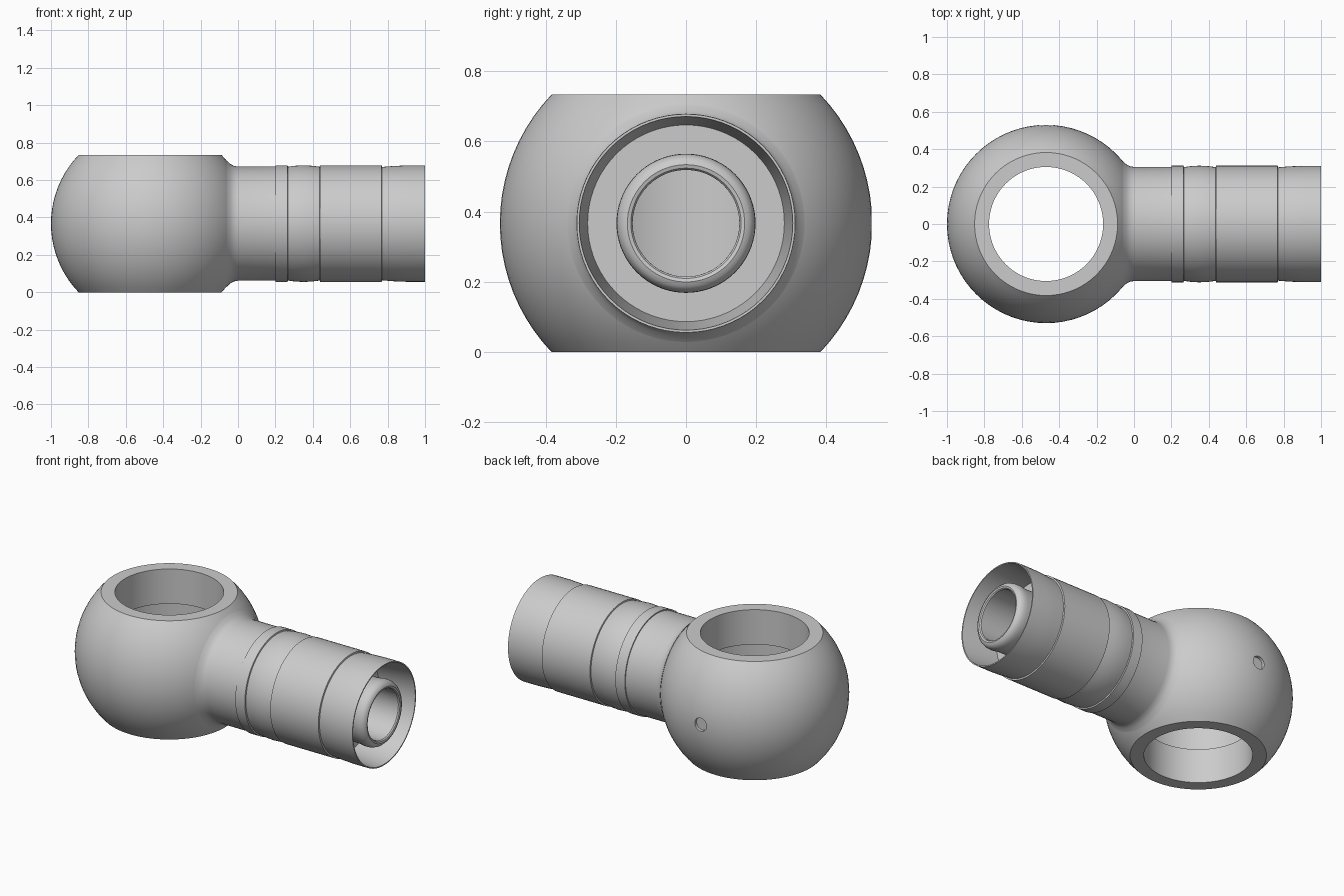
import bpy, bmesh, math
from mathutils import Matrix, Vector

if "Cube" in bpy.data.objects:
    bpy.data.objects.remove(bpy.data.objects["Cube"])

MID = 0.367            # height of the tube axis
BALL_X, BALL_R = -0.47, 0.53
HOLE_R, BORE_R = 0.305, 0.152

steel = bpy.data.materials.new("grey steel")
steel.use_nodes = True
GREY = (0.6, 0.6, 0.6, 1)
steel.diffuse_color = GREY
steel.node_tree.nodes["Principled BSDF"].inputs["Base Color"].default_value = GREY


def lathe(name, profile, place, segments=72):
    """Revolve a closed (radius, height) loop about z, then place it."""
    bm = bmesh.new()
    rings = []
    for i in range(segments):
        a = 2 * math.pi * i / segments
        rings.append([bm.verts.new((r * math.cos(a), r * math.sin(a), h)) for r, h in profile])
    n = len(profile)
    for i in range(segments):
        a, b = rings[i], rings[(i + 1) % segments]
        for j in range(n):
            k = (j + 1) % n
            bm.faces.new((a[j], b[j], b[k], a[k]))
    bmesh.ops.recalc_face_normals(bm, faces=bm.faces)
    bm.transform(place)
    mesh = bpy.data.meshes.new(name)
    bm.to_mesh(mesh)
    bm.free()
    obj = bpy.data.objects.new(name, mesh)
    bpy.context.collection.objects.link(obj)
    mesh.materials.append(steel)
    return obj


def select(obj):
    bpy.ops.object.select_all(action='DESELECT')
    obj.select_set(True)
    bpy.context.view_layer.objects.active = obj


def drill(obj, start, end, radius):
    """Cut a round hole from start to end."""
    start, end = Vector(start), Vector(end)
    axis = end - start
    bpy.ops.mesh.primitive_cylinder_add(
        vertices=48, radius=radius, depth=axis.length, location=(start + end) / 2,
        rotation=axis.to_track_quat('Z', 'Y').to_euler())
    cutter = bpy.context.object
    cutter.hide_render = True
    select(obj)
    mod = obj.modifiers.new("drill", 'BOOLEAN')
    mod.operation, mod.solver, mod.object = 'DIFFERENCE', 'EXACT', cutter
    bpy.ops.object.modifier_apply(modifier=mod.name)
    bpy.data.objects.remove(cutter)


def smooth(obj):
    select(obj)
    bpy.ops.object.shade_smooth_by_angle(angle=math.radians(28))


# Truncated ball with a vertical through hole and an inner ring groove
STEPS = 20
lat = math.asin(MID / BALL_R)
ball_profile = []
for i in range(STEPS + 1):
    t = -lat + 2 * lat * i / STEPS
    ball_profile.append((BALL_R * math.cos(t), BALL_R * math.sin(t)))
g, groove_r = BORE_R, 0.34
ball_profile += [(HOLE_R, MID), (HOLE_R, g), (groove_r, g),
                 (groove_r, -g), (HOLE_R, -g), (HOLE_R, -MID)]
ball = lathe("ball_eye", ball_profile, Matrix.Translation((BALL_X, 0, MID)))
drill(ball, (BALL_X + 0.2, 0, MID), (0.1, 0, MID), BORE_R)
drill(ball, (BALL_X, BALL_R - 0.02, MID), (BALL_X, BALL_R + 0.1, MID), 0.04)
smooth(ball)

# Matrix that lays a lathe axis along x at mid height
along_x = Matrix.Translation((0, 0, MID)) @ Matrix.Rotation(math.pi / 2, 4, 'Y')

# Neck with fillet, raised band, soft bulge and crimped sleeve
sleeve_profile = [
    (0.19, -0.06), (0.338, -0.06), (0.32, -0.042), (0.309, -0.022), (0.305, 0.0),
    (0.305, 0.2), (0.312, 0.2), (0.312, 0.265), (0.304, 0.267),
    (0.309, 0.3), (0.312, 0.35), (0.309, 0.4), (0.304, 0.437),
    (0.312, 0.439), (0.312, 0.768), (0.303, 0.77), (0.308, 0.83), (0.311, 0.9),
    (0.311, 1.0), (0.304, 1.0), (0.28, 0.77), (0.19, 0.77)]
smooth(lathe("neck_and_sleeve", sleeve_profile, along_x))

# Inner nipple with rounded lip and open bore
nipple_profile = [
    (BORE_R, -0.06), (0.192, -0.06), (0.192, 0.9), (0.198, 0.94), (0.197, 0.965),
    (0.191, 0.983), (0.18, 0.995), (0.167, 1.0), (0.157, 0.997), (BORE_R, 0.99)]
smooth(lathe("inner_nipple", nipple_profile, along_x))
